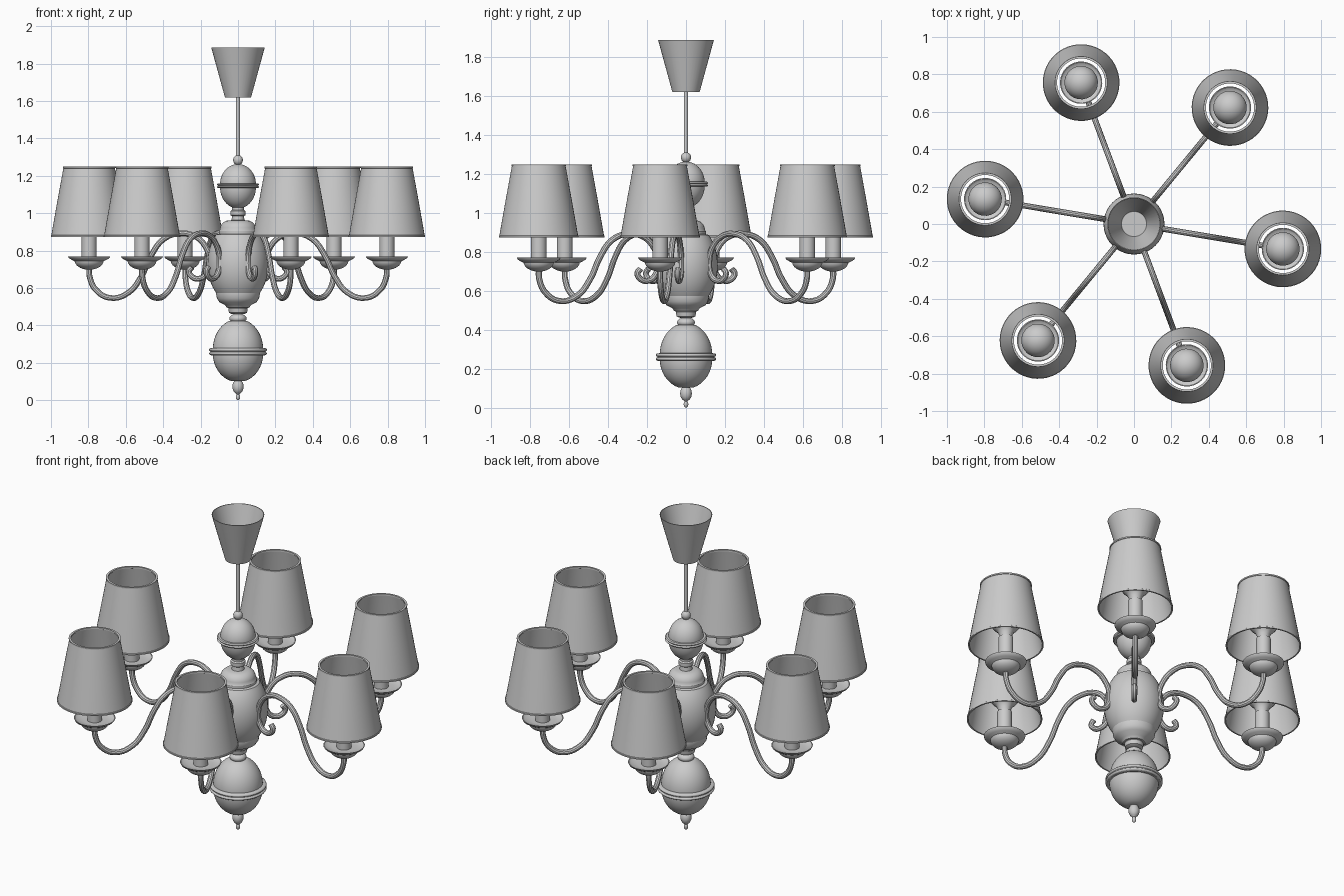
import bpy, bmesh, math

if "Cube" in bpy.data.objects:
    bpy.data.objects.remove(bpy.data.objects["Cube"])

ANGLES = [math.radians(-9.5 + 60 * k) for k in range(6)]
R = 0.807  # distance of the lamps from the axis


def arc(rx, rz, cz, a0, a1, n=10, cr=0.0):
    """Elliptic arc of (radius, z) points; angles in degrees, -90 is the bottom."""
    pts = []
    for i in range(n + 1):
        a = math.radians(a0 + (a1 - a0) * i / n)
        pts.append((max(0.0, cr + rx * math.cos(a)), cz + rz * math.sin(a)))
    return pts


def smooth(ob, angle=35):
    bpy.ops.object.select_all(action='DESELECT')
    bpy.context.view_layer.objects.active = ob
    ob.select_set(True)
    bpy.ops.object.shade_smooth_by_angle(angle=math.radians(angle))


def lathe(name, profile, seg=40, closed=False):
    """Revolve a (radius, z) profile around z."""
    bm = bmesh.new()
    vs = [bm.verts.new((r, 0, z)) for r, z in profile]
    pairs = list(zip(vs, vs[1:])) + ([(vs[-1], vs[0])] if closed else [])
    es = [bm.edges.new(p) for p in pairs]
    bmesh.ops.spin(bm, geom=vs + es, cent=(0, 0, 0), axis=(0, 0, 1),
                   angle=2 * math.pi, steps=seg, use_duplicate=False)
    bmesh.ops.remove_doubles(bm, verts=bm.verts, dist=0.0003)
    bmesh.ops.recalc_face_normals(bm, faces=bm.faces)
    me = bpy.data.meshes.new(name)
    bm.to_mesh(me)
    bm.free()
    ob = bpy.data.objects.new(name, me)
    bpy.context.collection.objects.link(ob)
    smooth(ob)
    return ob


def repeat(ob, radius):
    """Place the part on all six arms."""
    base = ob.name
    for k, a in enumerate(ANGLES):
        o = ob if k == 0 else ob.copy()
        if k:
            bpy.context.collection.objects.link(o)
        o.name = f"{base}_{k + 1}"
        o.location = (radius * math.cos(a), radius * math.sin(a), 0)
        o.rotation_euler = (0, 0, a)


# Bottom finial and lower globe with its band
lathe("finial", arc(0.012, 0.018, 0.018, -90, 50) + arc(0.030, 0.040, 0.073, -70, 70) + [(0, 0.112)], 24)
lathe("lower_globe", [(0, 0.102)] + arc(0.135, 0.155, 0.252, -75, 0)
      + arc(0.135, 0.165, 0.27, 0, 70) + [(0, 0.425)])
lathe("lower_globe_band", [(0.12, 0.24), (0.145, 0.24)] + arc(0.012, 0.009, 0.25, -80, 70, 6, 0.143)
      + arc(0.012, 0.009, 0.27, -70, 80, 6, 0.143) + [(0.12, 0.28)], closed=True)

# Stem pieces between lower globe and body
lathe("lower_neck", [(0, 0.41)] + arc(0.046, 0.027, 0.437, -60, 60) + [(0.035, 0.462)]
      + [(0.048, 0.468), (0.052, 0.49), (0.045, 0.505), (0, 0.505)], 32)

# Central body with collars
lathe("body", [(0, 0.49), (0.06, 0.495), (0.07, 0.51), (0.10, 0.525), (0.113, 0.545),
               (0.117, 0.57), (0.117, 0.585)]
      + arc(0.163, 0.225, 0.73, -44, 44, 16)
      + [(0.102, 0.89), (0.102, 0.905)] + arc(0.05, 0.05, 0.912, 0, 80, 6, 0.047) + [(0, 0.965)])
lathe("upper_neck", [(0, 0.95), (0.035, 0.96), (0.032, 0.985), (0.04, 0.99), (0.04, 1.012),
                     (0.032, 1.018), (0.032, 1.03), (0, 1.03)], 32)

# Upper globe with band, bead and hanging rod
lathe("upper_globe", [(0, 1.02)] + arc(0.096, 0.115, 1.14, -72, 0)
      + arc(0.096, 0.108, 1.155, 0, 78) + [(0, 1.265)])
lathe("upper_globe_band", [(0.085, 1.134), (0.108, 1.134), (0.114, 1.14), (0.108, 1.147),
                           (0.114, 1.154), (0.108, 1.16), (0.085, 1.16)], closed=True)
lathe("bead", arc(0.026, 0.027, 1.284, -90, 90, 12), 24)
lathe("rod", [(0, 1.29), (0.011, 1.29), (0.011, 1.63), (0, 1.63)], 16)

# Ceiling canopy, an open cup
lathe("canopy", [(0, 1.62), (0.07, 1.62), (0.143, 1.886), (0.139, 1.886), (0.067, 1.625), (0, 1.625)])

# Curved arms with a scroll at the inner end
path = [(0.250, 0.712), (0.266, 0.690), (0.250, 0.661), (0.215, 0.650), (0.172, 0.675),
        (0.155, 0.750), (0.185, 0.835), (0.245, 0.882), (0.320, 0.892), (0.405, 0.860),
        (0.470, 0.775), (0.525, 0.660), (0.595, 0.575), (0.690, 0.547), (0.770, 0.590),
        (R - 0.003, 0.660), (R, 0.710)]
cu = bpy.data.curves.new("arm", 'CURVE')
cu.dimensions = '3D'
cu.bevel_depth = 0.0155
cu.bevel_resolution = 3
cu.resolution_u = 5
cu.use_fill_caps = True
sp = cu.splines.new('BEZIER')
sp.bezier_points.add(len(path) - 1)
for p, (r, z) in zip(sp.bezier_points, path):
    p.co = (r, 0, z)
    p.handle_left_type = p.handle_right_type = 'AUTO'
arm = bpy.data.objects.new("arm", cu)
bpy.context.collection.objects.link(arm)
bpy.context.view_layer.objects.active = arm
bpy.ops.object.select_all(action='DESELECT')
arm.select_set(True)
bpy.ops.object.convert(target='MESH')
arm = bpy.context.view_layer.objects.active
smooth(arm)
repeat(arm, 0)

# Drip dishes
dish = lathe("drip_dish", [(0, 0.699)] + arc(0.078, 0.05, 0.748, -75, -5, 8)
             + [(0.095, 0.752), (0.108, 0.760), (0.113, 0.770), (0.108, 0.770), (0.095, 0.760),
                (0.06, 0.757), (0, 0.757)], 32)
repeat(dish, R)

# Candle tubes and bulbs
repeat(lathe("candle_tube", [(0, 0.75), (0.04, 0.75), (0.04, 0.92), (0, 0.92)], 24), R)
repeat(lathe("bulb", [(0, 0.915), (0.032, 0.915), (0.036, 0.94)]
             + arc(0.09, 0.09, 1.04, -58, 90, 14), 24), R)

# Lamp shades, open at both ends, with thin rims
shade = lathe("lamp_shade", [(0.205, 0.874), (0.205, 0.882), (0.202, 0.884), (0.170, 1.065),
                             (0.138, 1.240), (0.141, 1.241), (0.141, 1.249), (0.129, 1.249),
                             (0.129, 1.240), (0.133, 1.238), (0.165, 1.065), (0.197, 0.884),
                             (0.197, 0.874)], 48, closed=True)
repeat(shade, R)
